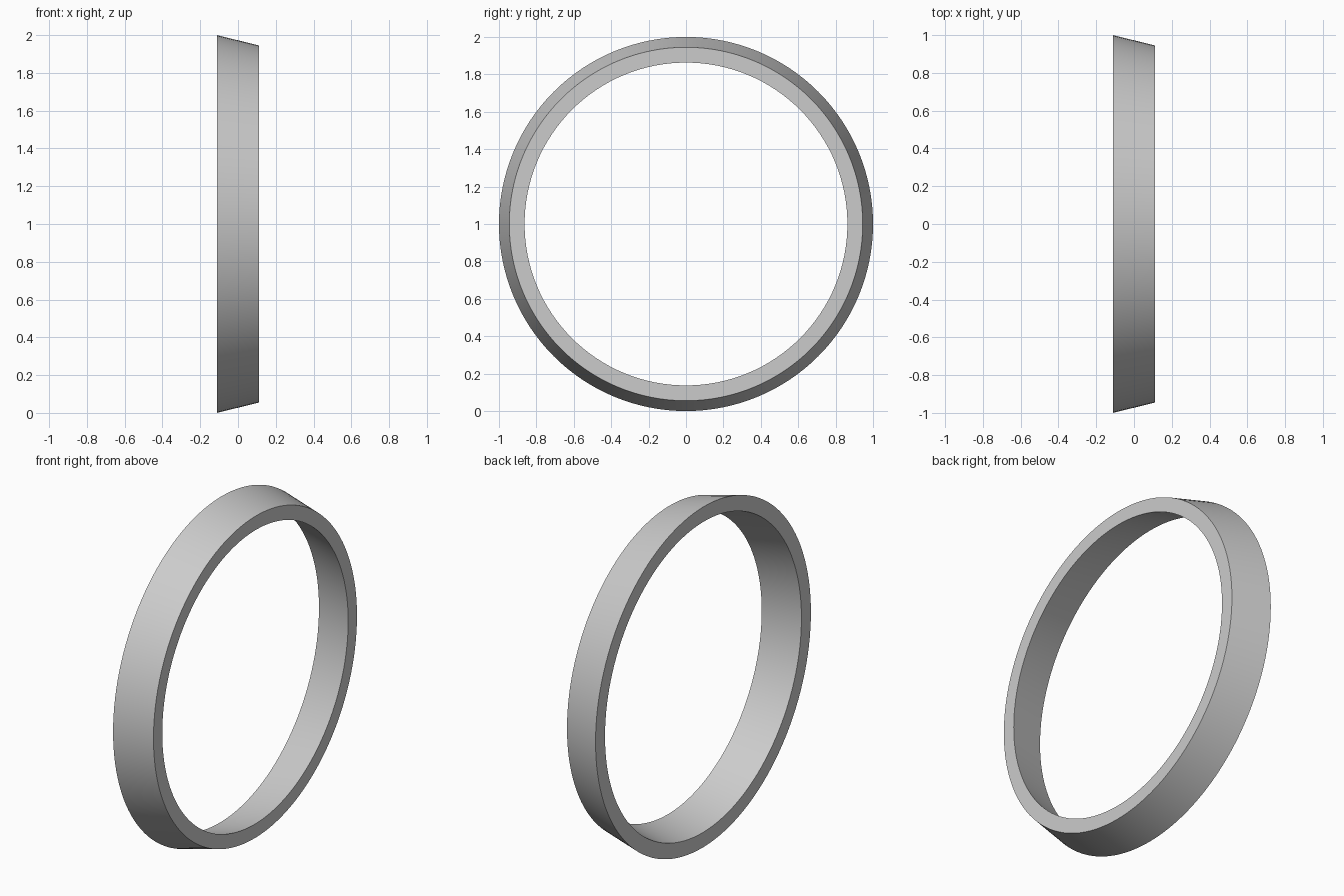
import bpy, bmesh
from math import sin, cos, tau

if "Cube" in bpy.data.objects:
    bpy.data.objects.remove(bpy.data.objects["Cube"])

# Ring cross-section: (x, radius), tapering towards +x
PROFILE = [(-0.112, 1.0), (0.112, 0.945), (0.112, 0.863), (-0.112, 0.912)]
SIDES = 128

# Tapered ring: profile revolved about the x axis
bm = bmesh.new()
rings = [[bm.verts.new((x, r * cos(tau * i / SIDES), 1 + r * sin(tau * i / SIDES)))
          for i in range(SIDES)] for x, r in PROFILE]
for k, a in enumerate(rings):
    b = rings[(k + 1) % len(rings)]
    for i in range(SIDES):
        j = (i + 1) % SIDES
        bm.faces.new((a[i], a[j], b[j], b[i]))
bmesh.ops.recalc_face_normals(bm, faces=bm.faces)
mesh = bpy.data.meshes.new("tapered_ring")
bm.to_mesh(mesh)
bm.free()
ring = bpy.data.objects.new("tapered_ring", mesh)
bpy.context.collection.objects.link(ring)

# Smooth round walls, crisp rims
bpy.context.view_layer.objects.active = ring
ring.select_set(True)
bpy.ops.object.shade_smooth_by_angle(angle=0.6)
